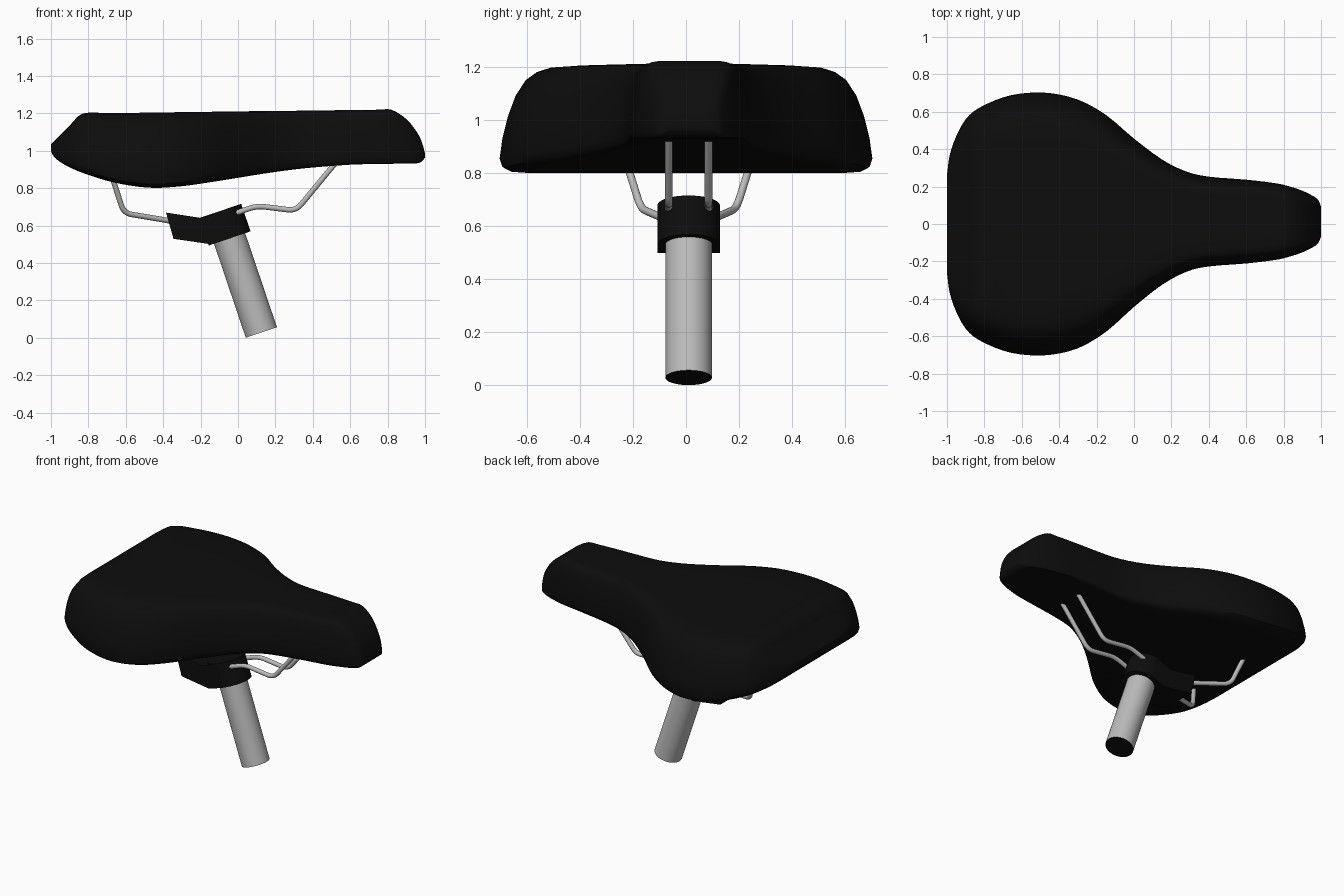
import bpy, bmesh, math
from mathutils import Vector

if "Cube" in bpy.data.objects:
    bpy.data.objects.remove(bpy.data.objects["Cube"])

CY = 0.01                      # centre line of the post and rails


def material(name, v):
    m = bpy.data.materials.new(name)
    m.diffuse_color = (v, v, v, 1)
    m.use_nodes = True
    m.node_tree.nodes["Principled BSDF"].inputs["Base Color"].default_value = m.diffuse_color
    return m


black = material("black", 0.004)
metal = material("metal", 0.5)


def finish(bm, name, mats, angle=35):
    bmesh.ops.recalc_face_normals(bm, faces=bm.faces)
    me = bpy.data.meshes.new(name)
    bm.to_mesh(me)
    bm.free()
    ob = bpy.data.objects.new(name, me)
    bpy.context.collection.objects.link(ob)
    for m in mats:
        me.materials.append(m)
    bpy.ops.object.select_all(action='DESELECT')
    ob.select_set(True)
    bpy.context.view_layer.objects.active = ob
    bpy.ops.object.shade_smooth_by_angle(angle=math.radians(angle))
    return ob


def loft(bm, rings):
    rows = [[bm.verts.new(p) for p in r] for r in rings]
    n = len(rows[0])
    for a, b in zip(rows, rows[1:]):
        for i in range(n):
            j = (i + 1) % n
            bm.faces.new((a[i], a[j], b[j], b[i]))
    return [bm.faces.new(rows[0]), bm.faces.new(rows[-1])]


def smooth_path(pts, steps):
    # Catmull-Rom through the stations
    out = []
    for i in range(len(pts) - 1):
        p0, p1, p2, p3 = (Vector(pts[max(0, min(len(pts) - 1, i + k))]) for k in (-1, 0, 1, 2))
        for s in range(steps):
            t = s / steps
            out.append(0.5 * (2 * p1 + (p2 - p0) * t + (2 * p0 - 5 * p1 + 4 * p2 - p3) * t * t
                              + (3 * p1 - p0 - 3 * p2 + p3) * t ** 3))
    return out + [Vector(pts[-1])]


# Seat: stations of x, half width, top, underside
stations = [
    (-1.0, 0.26, 1.035, 1.0), (-0.985, 0.37, 1.05, 0.97), (-0.95, 0.47, 1.085, 0.94),
    (-0.90, 0.56, 1.135, 0.912), (-0.83, 0.62, 1.2, 0.882), (-0.70, 0.677, 1.202, 0.84),
    (-0.58, 0.70, 1.203, 0.815), (-0.45, 0.70, 1.205, 0.802), (-0.30, 0.665, 1.207, 0.811),
    (-0.15, 0.58, 1.209, 0.832), (0.0, 0.45, 1.211, 0.856), (0.15, 0.335, 1.213, 0.88),
    (0.28, 0.268, 1.214, 0.898), (0.40, 0.24, 1.216, 0.911), (0.60, 0.224, 1.218, 0.926),
    (0.75, 0.206, 1.22, 0.93), (0.82, 0.191, 1.22, 0.931), (0.90, 0.165, 1.17, 0.932),
    (0.96, 0.135, 1.095, 0.934), (0.985, 0.115, 1.04, 0.945), (1.0, 0.08, 0.985, 0.965)]
profile = [(0, 1), (0.35, 1), (0.6, 1), (0.73, 0.985), (0.80, 0.945), (0.86, 0.87), (0.915, 0.72),
           (0.955, 0.53), (0.985, 0.32), (1, 0.13), (0.985, 0.05), (0.94, 0.01), (0.86, 0), (0.4, 0), (0, 0)]
outline = profile + [(-u, v) for u, v in profile[-2:0:-1]]
rings = []
for x, w, t, b in smooth_path(stations, 3):
    c = 0.013 * max(0, min(1, (x + 0.3) / 0.6))
    rings.append([(x, c + u * w, b + v * (t - b)) for u, v in outline])
bm = bmesh.new()
loft(bm, rings)
finish(bm, "seat", [black], 40)

# Slanted post and the collar on the same axis
axis = Vector((-0.32, 0, 0.947)).normalized()
side = Vector((0, 1, 0))
across = side.cross(axis)
foot = Vector((0.125, CY, 0.029))


def rod(name, r, start, end, mats, dark_foot=False):
    bm = bmesh.new()
    ends = loft(bm, [[foot + axis * h + r * (across * math.cos(a) + side * math.sin(a))
                      for a in (math.tau * i / 48 for i in range(48))] for h in (start, end)])
    if dark_foot:
        ends[0].material_index = 1
    finish(bm, name, mats)


rod("seat_post", 0.088, 0, 0.6, [metal, black], True)
rod("clamp_collar", 0.118, 0.531, 0.686, [black])

# Clamp block behind the collar
block = [(-0.385, 0.67), (-0.19, 0.64), (-0.085, 0.678), (-0.038, 0.533), (-0.14, 0.5), (-0.345, 0.53)]
bm = bmesh.new()
loft(bm, [[(x, CY + s * 0.118, z) for x, z in block] for s in (-1, 1)])
finish(bm, "clamp_block", [black])


# Rails: bent rods mirrored about the centre line
def rounded(pts, d=0.045):
    pts = [Vector(p) for p in pts]
    out = [pts[0]]
    for a, p, b in zip(pts, pts[1:], pts[2:]):
        s, e = p + (a - p).normalized() * d, p + (b - p).normalized() * d
        for i in range(7):
            t = i / 6
            out.append(s * (1 - t) ** 2 + p * 2 * t * (1 - t) + e * t * t)
    return out + [pts[-1]]


def rail(name, pts, sign):
    path = rounded([(x, CY + sign * y, z) for x, y, z in pts])
    rings = []
    for i, p in enumerate(path):
        d = (path[min(i + 1, len(path) - 1)] - path[max(i - 1, 0)]).normalized()
        n = d.cross(side).normalized()
        m = d.cross(n)
        rings.append([p + 0.0145 * (n * math.cos(a) + m * math.sin(a))
                      for a in (math.tau * k / 16 for k in range(16))])
    bm = bmesh.new()
    loft(bm, rings)
    finish(bm, name, [metal], 50)


front = [(-0.06, 0.075, 0.65), (0.1, 0.075, 0.706), (0.31, 0.075, 0.68), (0.525, 0.075, 0.94)]
rear = [(-0.3, 0.06, 0.615), (-0.61, 0.18, 0.667), (-0.668, 0.236, 0.845)]
for sign, label in ((1, "left"), (-1, "right")):
    rail("front_rail_" + label, front, sign)
    rail("rear_rail_" + label, rear, sign)
